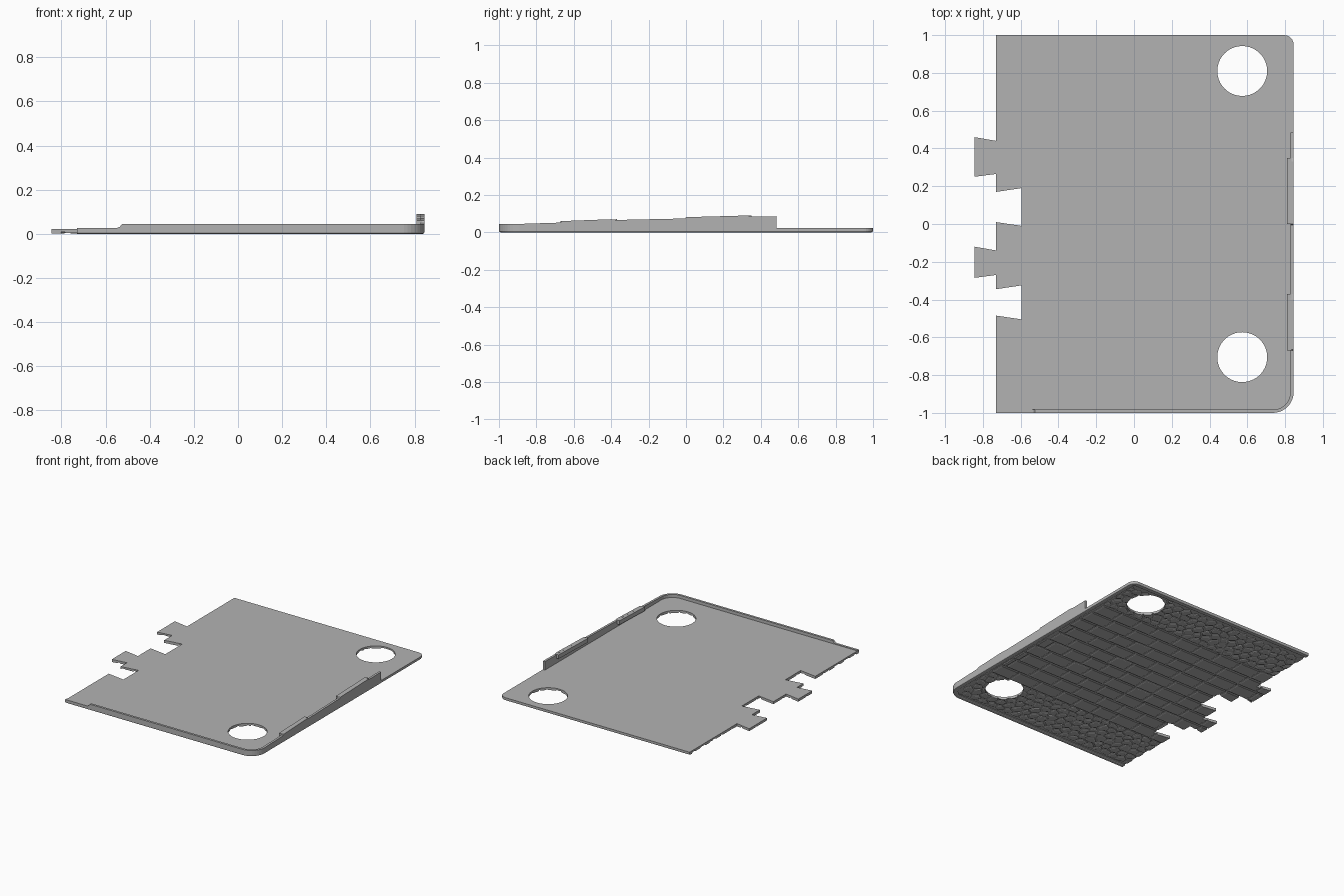
import bpy, bmesh, math, random
from mathutils import Vector

random.seed(4)
if bpy.data.objects.get("Cube"):
    bpy.data.objects.remove(bpy.data.objects["Cube"])

grey = bpy.data.materials.new("stone grey")
grey.use_nodes = True
grey.diffuse_color = (0.45, 0.45, 0.45, 1)
grey.node_tree.nodes["Principled BSDF"].inputs["Base Color"].default_value = grey.diffuse_color

EDGE, LEFT, TOP = 0.845, -0.73, 0.022


def finish(name, bm):
    bmesh.ops.recalc_face_normals(bm, faces=bm.faces)
    mesh = bpy.data.meshes.new(name)
    bm.to_mesh(mesh)
    bm.free()
    mesh.materials.append(grey)
    ob = bpy.data.objects.new(name, mesh)
    bpy.context.collection.objects.link(ob)
    return ob


def prism(name, pts, z0, z1):
    bm = bmesh.new()
    face = bm.faces.new([bm.verts.new((x, y, z0)) for x, y in pts])
    new = bmesh.ops.extrude_face_region(bm, geom=[face])["geom"]
    verts = [v for v in new if isinstance(v, bmesh.types.BMVert)]
    bmesh.ops.translate(bm, verts=verts, vec=(0, 0, z1 - z0))
    return finish(name, bm)


def boolean(ob, cutter, operation):
    mod = ob.modifiers.new("cut", "BOOLEAN")
    mod.operation, mod.solver, mod.object = operation, "EXACT", cutter
    bpy.context.view_layer.objects.active = ob
    bpy.ops.object.modifier_apply(modifier=mod.name)


def arc(cx, cy, r, start, end, n):
    angles = [math.radians(start + (end - start) * i / n) for i in range(n + 1)]
    return [(cx + r * math.cos(a), cy + r * math.sin(a)) for a in angles]


def strip(name, path, section):
    """Sweep a section of (inset, z) pairs along a path of (x, y, height)."""
    bm = bmesh.new()
    rings = []
    for i, (x, y, h) in enumerate(path):
        a = Vector(path[max(i - 1, 0)][:2])
        b = Vector(path[min(i + 1, len(path) - 1)][:2])
        t = (b - a).normalized()
        rings.append([bm.verts.new((x - t.y * d, y + t.x * d, z)) for d, z in section(h)])
    n = len(rings[0])
    for r, s in zip(rings, rings[1:]):
        for k in range(n):
            bm.faces.new((r[k], r[(k + 1) % n], s[(k + 1) % n], s[k]))
    bm.faces.new(rings[0])
    bm.faces.new(rings[-1])
    return finish(name, bm)


# Floor plate outline: rounded right corners, jigsaw tabs and notches on the left
front_corner = arc(EDGE - 0.11, -0.89, 0.11, -90, 0, 10)
back_corner = arc(EDGE - 0.05, 0.95, 0.05, 0, 90, 6)
TAB, NOTCH = -EDGE, -0.595
joints = [(LEFT, 0.44), (TAB, 0.46), (TAB, 0.25), (LEFT, 0.265),
          (LEFT, 0.17), (NOTCH, 0.19), (NOTCH, -0.01), (LEFT, 0.01),
          (LEFT, -0.14), (TAB, -0.12), (TAB, -0.285), (LEFT, -0.27),
          (LEFT, -0.345), (NOTCH, -0.325), (NOTCH, -0.505), (LEFT, -0.485)]
rim_path = [(LEFT, -1)] + front_corner + back_corner + [(LEFT, 1)]
outline = rim_path + joints

plate = prism("floor_plate", outline, 0.01, TOP)
trimmer = prism("trim_helper", outline, -0.05, 0.05)
for cy in (0.81, -0.705):
    hole = prism("hole_helper", arc(0.573, cy, 0.132, 0, 354.375, 63), -0.1, 0.1)
    for ob in (plate, trimmer):
        boolean(ob, hole, "DIFFERENCE")
    bpy.data.objects.remove(hole)


# Underside paving: tapered stones hanging from the plate
def add_stone(bm, pts, gap, depth):
    c = sum((Vector(p) for p in pts), Vector((0, 0))) / len(pts)
    size = min((Vector(p) - c).length for p in pts)
    rings = []
    for inset, z in ((gap, 0.0115), (gap, depth + 0.003), (gap + 0.007, depth)):
        k = max(0.3, 1 - inset / size)
        rings.append([bm.verts.new((*(c + (Vector(p) - c) * k), z)) for p in pts])
    n = len(pts)
    for r, s in zip(rings, rings[1:]):
        for i in range(n):
            bm.faces.new((r[i], r[(i + 1) % n], s[(i + 1) % n], s[i]))
    bm.faces.new(rings[0])
    bm.faces.new(rings[-1])


INNER = 0.955
LOW, HIGH, ROWS = -0.58, 0.62, 10
paving = bmesh.new()
row_h = (HIGH - LOW) / ROWS
for row in range(ROWS):
    y = LOW + row * row_h
    x = -0.9 - random.uniform(0.02, 0.1)
    while x < EDGE - 0.05:
        end = min(x + random.uniform(0.15, 0.21), EDGE - 0.045)
        if end - x > 0.03:
            add_stone(paving, [(x, y), (end, y), (end, y + row_h), (x, y + row_h)],
                      0.008, random.uniform(0.002, 0.004))
        x = end


# Irregular cobbles: honeycomb cells whose shared corners are jittered
def corner(x, y, lo, hi):
    rng = random.Random(round(x * 500) * 7919 + round(y * 500))
    x += rng.uniform(-0.012, 0.012)
    y += rng.uniform(-0.012, 0.012)
    return min(x, EDGE - 0.045), min(max(y, lo), hi)


R = 0.042
for lo, hi in ((-INNER, LOW), (HIGH, INNER)):
    for j in range(int((hi - lo) / (1.5 * R)) + 1):
        cy = lo + (j + 0.5) * 1.5 * R
        for i in range(22):
            cx = LEFT + (i + 0.5 * (j % 2)) * R * math.sqrt(3)
            pts = [corner(cx + R * math.sin(k * math.pi / 3),
                          cy + R * math.cos(k * math.pi / 3), lo, hi) for k in range(6)]
            span = [max(p[a] for p in pts) - min(p[a] for p in pts) for a in (0, 1)]
            if min(span) > 0.04:
                add_stone(paving, pts, 0.005, random.uniform(0.001, 0.004))
stones = finish("underside_paving", paving)
boolean(stones, trimmer, "INTERSECT")
bpy.data.objects.remove(trimmer)

# Kerb around the underside, with a rounded lower edge
strip("underside_kerb", [(x, y, 0) for x, y in rim_path],
      lambda h: [(0, TOP - 0.001), (0, 0.007), (0.003, 0.002), (0.008, 0),
                 (0.027, 0), (0.034, 0.004), (0.034, TOP - 0.001)])

# Low wall along the front, rising and stepping along the right edge
steps = [(-0.67, 0.052), (-0.665, 0.06), (-0.4, 0.07), (-0.37, 0.066), (-0.005, 0.074),
         (0, 0.081), (0.33, 0.09), (0.35, 0.084), (0.485, 0.086)]
wall_path = [(LEFT, -1, 0.026), (-0.55, -1, 0.026), (-0.535, -1, 0.032), (-0.525, -1, 0.045)]
wall_path += [(x, y, 0.045) for x, y in front_corner]
wall_path += [(EDGE, y, h) for y, h in steps]
strip("edge_wall", wall_path,
      lambda h: [(0, 0.01), (0, h), (0.017, h), (0.017, 0.01)])

# Coping blocks leaning in over the wall
for name, y0, y1, h0, h1 in (("front_coping", -0.67, -0.37, 0.06, 0.07),
                             ("back_coping", 0, 0.35, 0.081, 0.09)):
    strip(name, [(EDGE, y0, h0), (EDGE, y1, h1)],
          lambda h: [(0.012, h - 0.03), (0.012, h), (0.036, h), (0.036, h - 0.03)])
